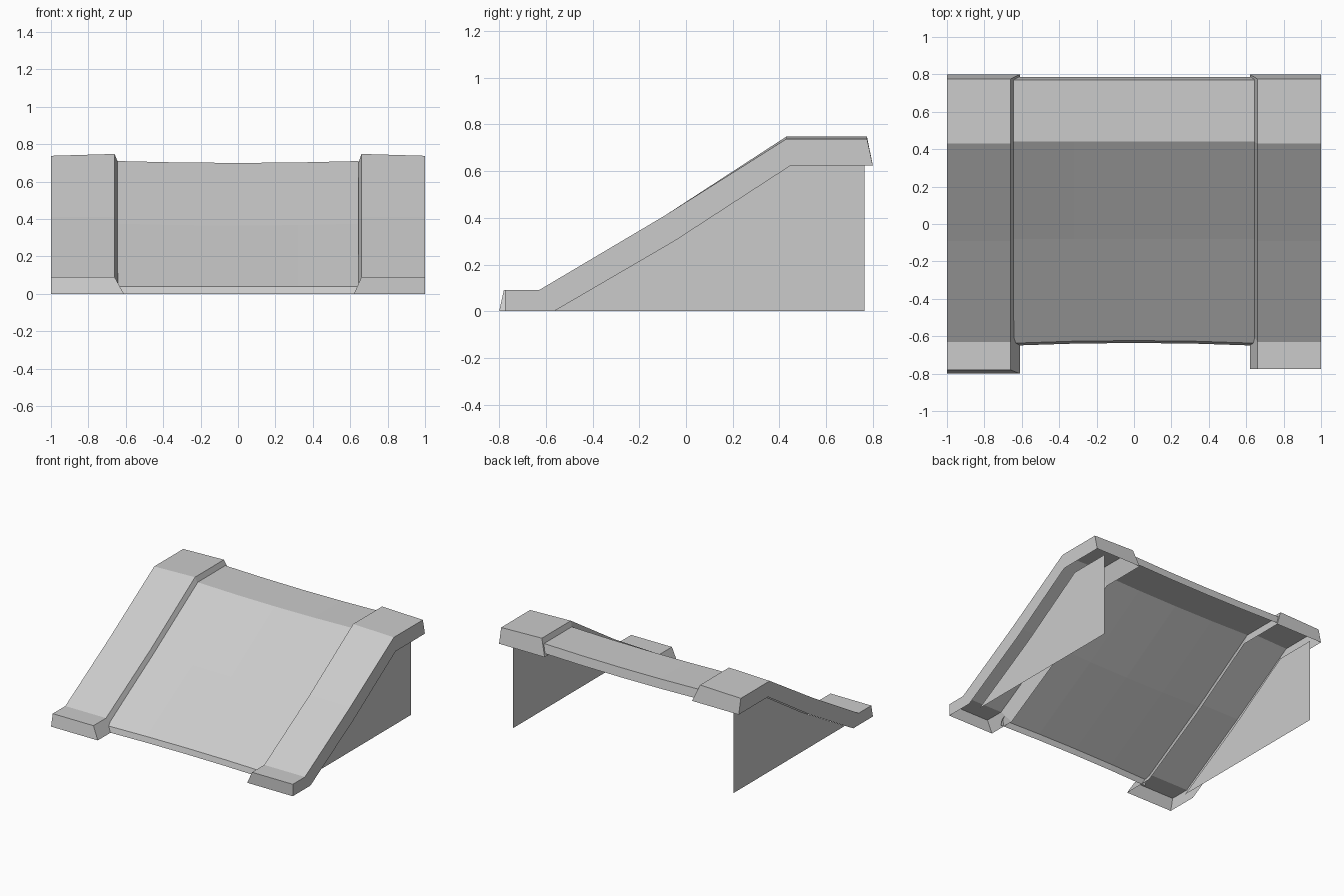
import bpy, bmesh

cube = bpy.data.objects.get("Cube")
if cube:
    bpy.data.objects.remove(cube, do_unlink=True)

grey = bpy.data.materials.new("plain_grey")
grey.use_nodes = True
colour = (0.6, 0.6, 0.6, 1)
grey.diffuse_color = colour
grey.node_tree.nodes["Principled BSDF"].inputs["Base Color"].default_value = colour


def sheet(name, rows, caps=False, flip=False):
    """Skin neighbouring rows of points into an open shell."""
    bm = bmesh.new()
    grid = [[bm.verts.new(p) for p in row] for row in rows]
    for a, b in zip(grid, grid[1:]):
        for i in range(len(a) - 1):
            bm.faces.new((a[i], a[i + 1], b[i + 1], b[i]))
    if caps:
        bm.faces.new([row[0] for row in grid])
        bm.faces.new([row[-1] for row in reversed(grid)])
    if flip:
        bmesh.ops.reverse_faces(bm, faces=bm.faces[:])
    mesh = bpy.data.meshes.new(name)
    bm.to_mesh(mesh)
    bm.free()
    mesh.materials.append(grey)
    obj = bpy.data.objects.new(name, mesh)
    bpy.context.collection.objects.link(obj)
    return obj


# Side profiles (y, z) of the raised edge strips
RIM = [(-0.8, 0), (-0.565, 0), (-0.05, 0.3), (0.45, 0.625), (0.8, 0.625)]
CREST = [(-0.78, 0.09), (-0.63, 0.09), (-0.09, 0.41), (0.43, 0.748), (0.775, 0.748)]


def edge_strip(name, side, inner, front):
    """Hollow strip: outer side, top, sloping inner flange and both ends."""
    rim = [(max(y, front), z) for y, z in RIM]
    crest = [(max(y, front), z) for y, z in CREST]
    shoulder = [(y, z - 0.01 if z > 0.5 else z) for y, z in crest]
    sections = [(1, rim), (1, shoulder), (0.66, crest), (inner, rim)]
    rows = [[(side * x, y, z) for y, z in prof] for x, prof in sections]
    return sheet(name, rows, caps=True, flip=side < 0)


edge_strip("left_edge_strip", 1, 0.62, -0.775)
edge_strip("right_edge_strip", -1, 0.61, -0.8)


# Thin upright walls under the strips
def support_wall(name, x):
    top = [(y, z) for y, z in RIM[1:4]] + [(0.765, 0.625)]
    bm = bmesh.new()
    bm.faces.new([bm.verts.new((x, y, z)) for y, z in top + [(0.765, 0)]])
    if x > 0:
        bmesh.ops.reverse_faces(bm, faces=bm.faces[:])
    mesh = bpy.data.meshes.new(name)
    bm.to_mesh(mesh)
    bm.free()
    mesh.materials.append(grey)
    bpy.context.collection.objects.link(bpy.data.objects.new(name, mesh))


support_wall("left_support_wall", 0.907)
support_wall("right_support_wall", -0.93)

# Slightly dished middle panel with a folded lip at each end
PANEL = [(-0.65, 0), (-0.637, 0.04), (-0.08, 0.375), (0.44, 0.71), (0.77, 0.71), (0.785, 0.645)]
rows = []
for t in (1, 0.5, 0, -0.5, -1):
    dip = 1 - t * t
    rows.append([(0.645 * t, y + (0.014 * dip if y < -0.5 else 0),
                  z - (0.01 * dip if z > 0.05 else 0)) for y, z in PANEL])
sheet("ramp_panel", rows)
